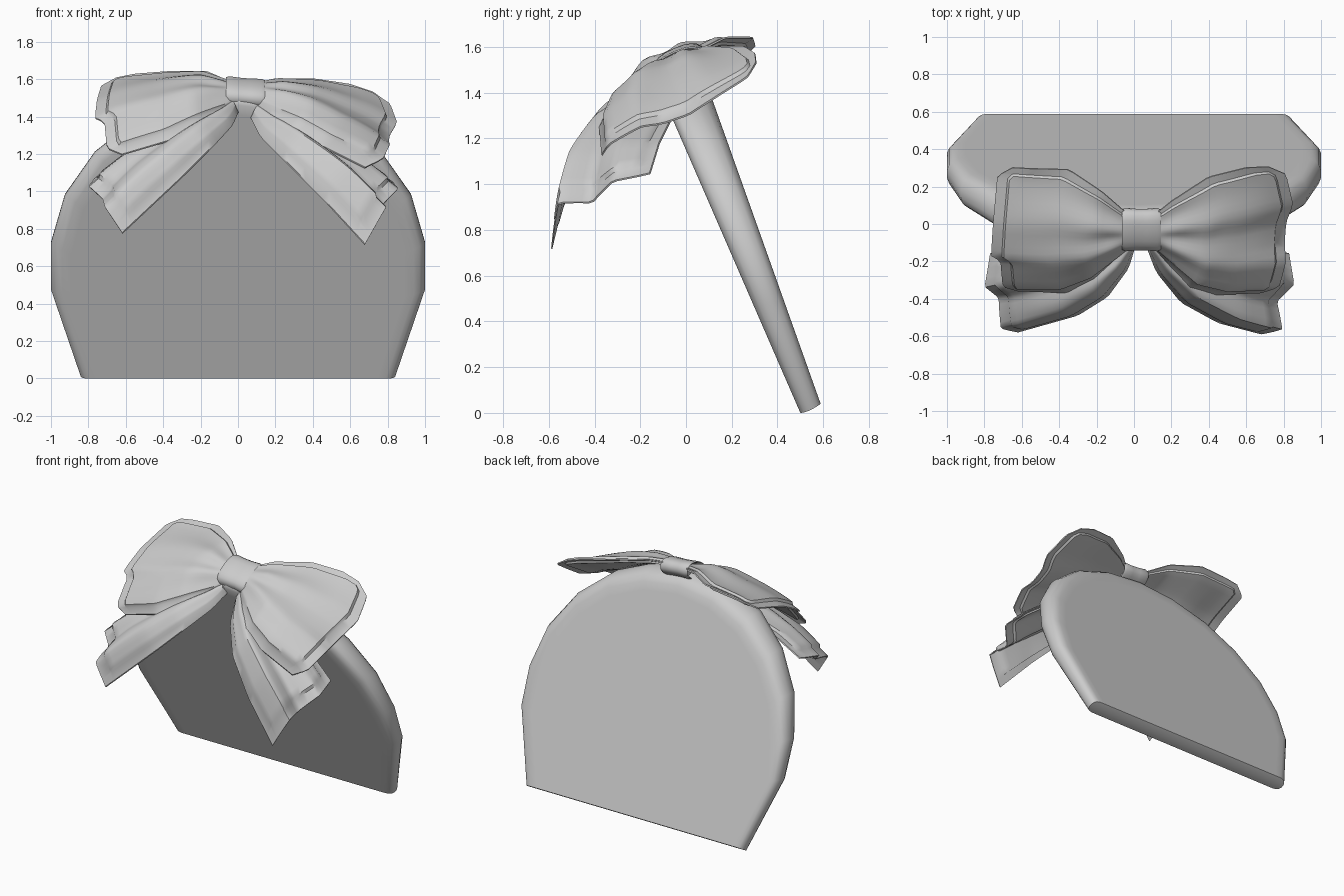
import bpy, bmesh, math
from mathutils import Vector

if "Cube" in bpy.data.objects:
    bpy.data.objects.remove(bpy.data.objects["Cube"])

grey = bpy.data.materials.new("light_grey")
grey.diffuse_color = (0.6, 0.6, 0.6, 1)
grey.use_nodes = True
grey.node_tree.nodes["Principled BSDF"].inputs["Base Color"].default_value = grey.diffuse_color


def finish(name, bm, angle=40):
    bmesh.ops.recalc_face_normals(bm, faces=bm.faces)
    me = bpy.data.meshes.new(name)
    bm.to_mesh(me)
    bm.free()
    me.materials.append(grey)
    ob = bpy.data.objects.new(name, me)
    bpy.context.collection.objects.link(ob)
    bpy.ops.object.select_all(action='DESELECT')
    ob.select_set(True)
    bpy.context.view_layer.objects.active = ob
    bpy.ops.object.shade_smooth_by_angle(angle=math.radians(angle))
    return ob


def along(pts, t):
    """Point at fraction t of the length of a polyline."""
    lens = [(b - a).length for a, b in zip(pts, pts[1:])]
    d = t * sum(lens)
    for a, b, l in zip(pts, pts[1:], lens):
        if d <= l:
            return a.lerp(b, d / l)
        d -= l
    return pts[-1].copy()


def bridge(bm, rings, close=True):
    for a, b in zip(rings, rings[1:]):
        n = len(a)
        for i in range(n if close else n - 1):
            j = (i + 1) % n
            bm.faces.new((a[i], a[j], b[j], b[i]))


# Leaning rounded panel, thinner towards the bottom
half = [(0.84, 0), (1, 0.47), (1, 0.72), (0.925, 0.98), (0.765, 1.21),
        (0.545, 1.385), (0.28, 1.49)]
outline = half + [(0, 1.525)] + [(-x, z) for x, z in reversed(half)]
bm = bmesh.new()
rings = []
for s, t in [(0.89, 0), (0.94, 0), (0.97, 0.06), (0.988, 0.17), (1, 0.38), (1, 0.62),
             (0.988, 0.83), (0.97, 0.94), (0.94, 1), (0.89, 1)]:
    ring = []
    for x, z in outline:
        z2 = z * (1 - 0.7 * (1 - s)) + 0.04 * (1 - t) ** 1.6 * (1 - z / 1.525)
        if z == 0:
            z2 += 0.12 * max(0, 0.94 - s)
        back, front = 0.603 - 0.356 * z2, 0.5 - 0.435 * z2
        ring.append(bm.verts.new((x * s, back + (front - back) * t, z2)))
    rings.append(ring)
bridge(bm, rings)
bm.faces.new(rings[0])
bm.faces.new(rings[-1])
finish("panel", bm, 50)


def ribbon(name, back, front, tip, bulge, folds):
    """Padded ribbon with a thin flat hem, spanned between its edges."""
    back, front, tip = ([Vector(p) for p in e] for e in (back, front, tip))
    n, hem, end = 20, 0.07, 0.93
    us = [(end - 0.015) * i / n for i in range(n + 1)] + [end, 1]
    vs = [0, hem] + [hem + 0.012 + (0.976 - 2 * hem) * i / n for i in range(n + 1)] + [1 - hem, 1]
    nrm = (along(back, 0.7) - along(front, 0.7)).cross(
        tip[len(tip) // 2] - back[0].lerp(front[0], 0.5)).normalized()
    if nrm.z < 0:
        nrm = -nrm
    bm = bmesh.new()
    top, bot = [], []
    for u in us:
        a, b = along(back, u), along(front, u)
        rt, rb = [], []
        for v in vs:
            k = back[0].lerp(front[0], v)
            p = a.lerp(b, v) + k.lerp(along(tip, v), u)
            p -= k.lerp(back[-1].lerp(front[-1], v), u)
            inside = hem + 0.005 < v < 1 - hem - 0.005 and u < end - 0.005
            swell = 0.3 + 0.7 * math.sin(math.pi * (0.08 + 0.82 * u))
            arch = math.sin(math.pi * v ** 1.25) * swell
            crease = math.cos(v * math.pi * 6) * folds * (1 - u) * min(1, 5 * u)
            h = bulge * arch + (0.015 + crease * math.sin(math.pi * v) if inside else 0)
            hollow = 0.5 * min(1, (1 - u) / 0.3)
            low = bulge * arch * (1 - hollow) - (0.02 if inside else 0.008)
            rt.append(bm.verts.new(p + nrm * h))
            rb.append(bm.verts.new(p + nrm * low))
        top.append(rt)
        bot.append(rb)
    bridge(bm, top, False)
    bridge(bm, bot, False)

    def border(g):
        return (g[0][:-1] + [r[-1] for r in g[:-1]] + g[-1][:0:-1]
                + [r[0] for r in g[:0:-1]])
    bridge(bm, [border(top), border(bot)])
    finish(name, bm, 40)


# Bow loops
ribbon("right_loop",
       [(.1, .04, 1.58), (.2, .12, 1.605), (.4, .25, 1.605), (.6, .30, 1.575), (.72, .305, 1.535)],
       [(.1, -.13, 1.45), (.3, -.34, 1.34), (.44, -.38, 1.25), (.68, -.37, 1.13)],
       [(.72, .305, 1.535), (.81, .27, 1.46), (.84, .12, 1.34), (.80, .03, 1.27),
        (.79, -.08, 1.23), (.80, -.18, 1.22), (.77, -.33, 1.16), (.68, -.37, 1.13)],
       0.09, 0.015)
ribbon("left_loop",
       [(-.02, .04, 1.58), (-.17, .17, 1.645), (-.35, .29, 1.645), (-.55, .295, 1.63), (-.65, .3, 1.61)],
       [(-.02, -.13, 1.45), (-.2, -.3, 1.36), (-.35, -.37, 1.28), (-.62, -.36, 1.2)],
       [(-.65, .3, 1.61), (-.73, .26, 1.56), (-.75, .02, 1.46), (-.76, -.15, 1.36),
        (-.71, -.18, 1.34), (-.70, -.33, 1.22), (-.62, -.36, 1.2)],
       0.08, 0.015)

# Hanging ribbon tails with notched ends
ribbon("right_tail",
       [(.1, -.04, 1.45), (.4, -.06, 1.3), (.65, -.12, 1.18), (.83, -.16, 1.05)],
       [(.07, -.13, 1.40), (.12, -.26, 1.3), (.25, -.42, 1.17), (.45, -.53, .97), (.68, -.59, .72)],
       [(.83, -.16, 1.05), (.85, -.31, 1.0), (.75, -.39, .89), (.78, -.54, .89), (.68, -.59, .72)],
       0.085, 0.01)
ribbon("left_tail",
       [(-.02, -.04, 1.46), (-.35, -.06, 1.32), (-.6, -.12, 1.2), (-.77, -.16, 1.07)],
       [(.0, -.14, 1.43), (-.03, -.24, 1.36), (-.14, -.39, 1.24), (-.3, -.49, 1.08), (-.62, -.58, .78)],
       [(-.77, -.16, 1.07), (-.79, -.32, 1.01), (-.71, -.37, .93), (-.7, -.54, .89), (-.62, -.58, .78)],
       0.085, 0.01)

# Centre knot: a puffy waisted band wrapped around the bow
bm = bmesh.new()
rings = []
for x, r in [(-.07, .7), (-.095, .82), (-.105, .92), (-.085, 1), (-.03, .96), (.03, .96),
             (.085, 1), (.105, .92), (.095, .82), (.07, .7)]:
    ring = []
    for i in range(20):
        a = i * math.tau / 20
        c, s = math.cos(a), math.sin(a)
        p = 0.122 * r * math.copysign(abs(c) ** 0.85, c)
        q = 0.062 * r * math.copysign(abs(s) ** 0.85, s)
        tilt = math.radians(24)
        y = p * math.cos(tilt) - q * math.sin(tilt)
        z = p * math.sin(tilt) + q * math.cos(tilt)
        ring.append(bm.verts.new((0.04 + x, -0.03 + y, 1.53 + z - 0.08 * x)))
    rings.append(ring)
bridge(bm, rings)
bm.faces.new(rings[0])
bm.faces.new(rings[-1])
finish("knot", bm, 60)
